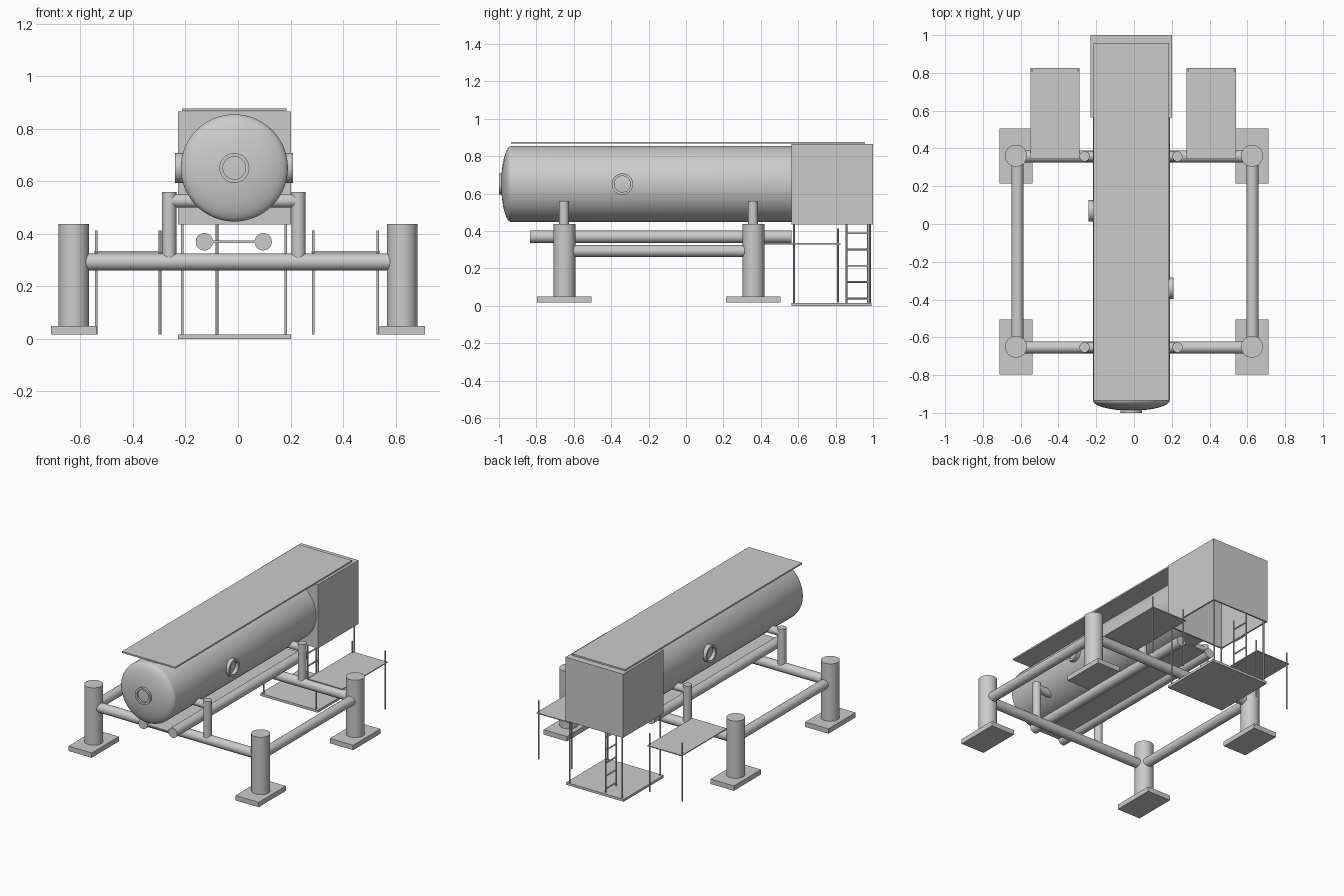
import bpy, bmesh, math
from mathutils import Vector

if "Cube" in bpy.data.objects:
    bpy.data.objects.remove(bpy.data.objects["Cube"])


def finish(name, bm, smooth=False):
    bmesh.ops.recalc_face_normals(bm, faces=bm.faces)
    me = bpy.data.meshes.new(name)
    bm.to_mesh(me)
    bm.free()
    ob = bpy.data.objects.new(name, me)
    bpy.context.collection.objects.link(ob)
    if smooth:
        bpy.ops.object.select_all(action='DESELECT')
        bpy.context.view_layer.objects.active = ob
        ob.select_set(True)
        bpy.ops.object.shade_smooth_by_angle(angle=math.radians(35))
    return ob


def box(name, x0, x1, y0, y1, z0, z1):
    bm = bmesh.new()
    bmesh.ops.create_cube(bm, size=1)
    for v in bm.verts:
        v.co = Vector(((x0 + x1) / 2 + v.co.x * (x1 - x0),
                       (y0 + y1) / 2 + v.co.y * (y1 - y0),
                       (z0 + z1) / 2 + v.co.z * (z1 - z0)))
    return finish(name, bm)


def lathe(name, origin, axis, profile, segs=32, closed=False):
    """Revolve (radius, distance) points about an axis through origin."""
    bm = bmesh.new()
    rot = Vector((0, 0, 1)).rotation_difference(Vector(axis).normalized())
    rings = []
    for r, d in profile:
        if r == 0:
            pts = [Vector((0, 0, d))]
        else:
            pts = [Vector((r * math.cos(2 * math.pi * i / segs),
                           r * math.sin(2 * math.pi * i / segs), d)) for i in range(segs)]
        rings.append([bm.verts.new(rot @ p + Vector(origin)) for p in pts])
    pairs = list(zip(rings, rings[1:])) + ([(rings[-1], rings[0])] if closed else [])
    for a, b in pairs:
        for i in range(segs):
            j = (i + 1) % segs
            if len(a) == 1:
                bm.faces.new((a[0], b[i], b[j]))
            elif len(b) == 1:
                bm.faces.new((a[i], a[j], b[0]))
            else:
                bm.faces.new((a[i], a[j], b[j], b[i]))
    return finish(name, bm, True)


def rod(name, a, b, r, segs=24):
    d = Vector(b) - Vector(a)
    return lathe(name, a, d, [(0, 0), (r, 0), (r, d.length), (0, d.length)], segs)


CX, CZ, R = -0.014, 0.651, 0.204

# Horizontal tank with a shallow elliptical head
head = [(R * math.sin(t), -0.933 - 0.055 * math.cos(t))
        for t in [math.pi / 2 * i / 10 for i in range(1, 11)]]
lathe("tank", (CX, 0, CZ), (0, 1, 0),
      [(0, -0.988)] + head + [(R, 0.57), (0, 0.57)], 64)

# Ring-shaped ports on the head and both flanks
port = [(0.057, -0.06), (0.057, 0), (0.043, 0), (0.043, -0.06)]
lathe("front_port", (CX, -1.0, CZ), (0, -1, 0), port, 32, True)
lathe("right_port", (0.21, -0.34, CZ), (1, 0, 0), port, 32, True)
lathe("left_port", (-0.24, 0.07, CZ), (-1, 0, 0), port, 32, True)

# Flat roof sheet over tank and cabin
box("roof_sheet", -0.214, 0.185, -0.935, 0.957, 0.867, 0.877)

# Rear cabin, open underneath
X0, X1, Y0, Y1 = -0.229, 0.202, 0.565, 1.0
T = 0.01
box("cabin_top", X0, X1, Y0, Y1, 0.855, 0.866)
box("cabin_front_wall", X0, X1, Y0, Y0 + T, 0.435, 0.855)
box("cabin_back_wall", X0, X1, Y1 - T, Y1, 0.435, 0.855)
box("cabin_left_wall", X0, X0 + T, Y0 + T, Y1 - T, 0.435, 0.855)
box("cabin_right_wall", X1 - T, X1, Y0 + T, Y1 - T, 0.435, 0.855)

# Ground landing and its corner posts
box("landing", X0, X1, Y0, 0.993, 0, 0.016)
for x in (-0.212, 0.182):
    for y in (0.578, 0.983):
        rod("landing_post", (x, y, 0.01), (x, y, 0.44), 0.005, 12)

# Ladder up to the cabin
for y in (0.858, 0.974):
    rod("ladder_rail", (-0.08, y, 0.01), (-0.08, y, 0.45), 0.005, 12)
for i in range(5):
    z = 0.04 + i * 0.087
    rod("ladder_rung", (-0.08, 0.858, z), (-0.08, 0.974, z), 0.005, 12)

# Paired pipes and the web between them, under the tank
for x in (-0.128, 0.096):
    rod("under_pipe", (x, -0.835, 0.37), (x, 0.565, 0.37), 0.033, 32)
box("pipe_web", -0.128, 0.096, -0.835, 0.565, 0.366, 0.374)

# Support frame: one row per end
for y in (-0.65, 0.361):
    rod("cross_beam", (-0.59, y - 0.003, 0.293), (0.59, y - 0.003, 0.293), 0.032)
    for s in (-1, 1):
        x = s * 0.625
        rod("main_leg", (x, y, 0.04), (x, y, 0.438), 0.058, 32)
        box("foot_plate", x - 0.087, x + 0.087, y - 0.146, y + 0.144, 0.017, 0.05)
        # Upright and arm that hold the tank
        px = CX - 0.002 + s * 0.246
        rod("tank_upright", (px, y - 0.003, 0.293), (px, y - 0.003, 0.56), 0.027)
        rod("tank_arm", (px, y - 0.003, 0.526), (CX + s * 0.13, y - 0.003, 0.526), 0.026)

# Long side beams
for x in (-0.617, 0.627):
    rod("side_beam", (x, -0.63, 0.293), (x, 0.34, 0.293), 0.032)

# Side walkways with outer posts
for x0, x1 in ((-0.548, -0.289), (0.279, 0.54)):
    box("walkway", x0, x1, 0.345, 0.827, 0.329, 0.335)
    for x in (x0 + 0.008, x1 - 0.008):
        rod("walkway_post", (x, 0.813, 0.017), (x, 0.813, 0.413), 0.005, 12)
